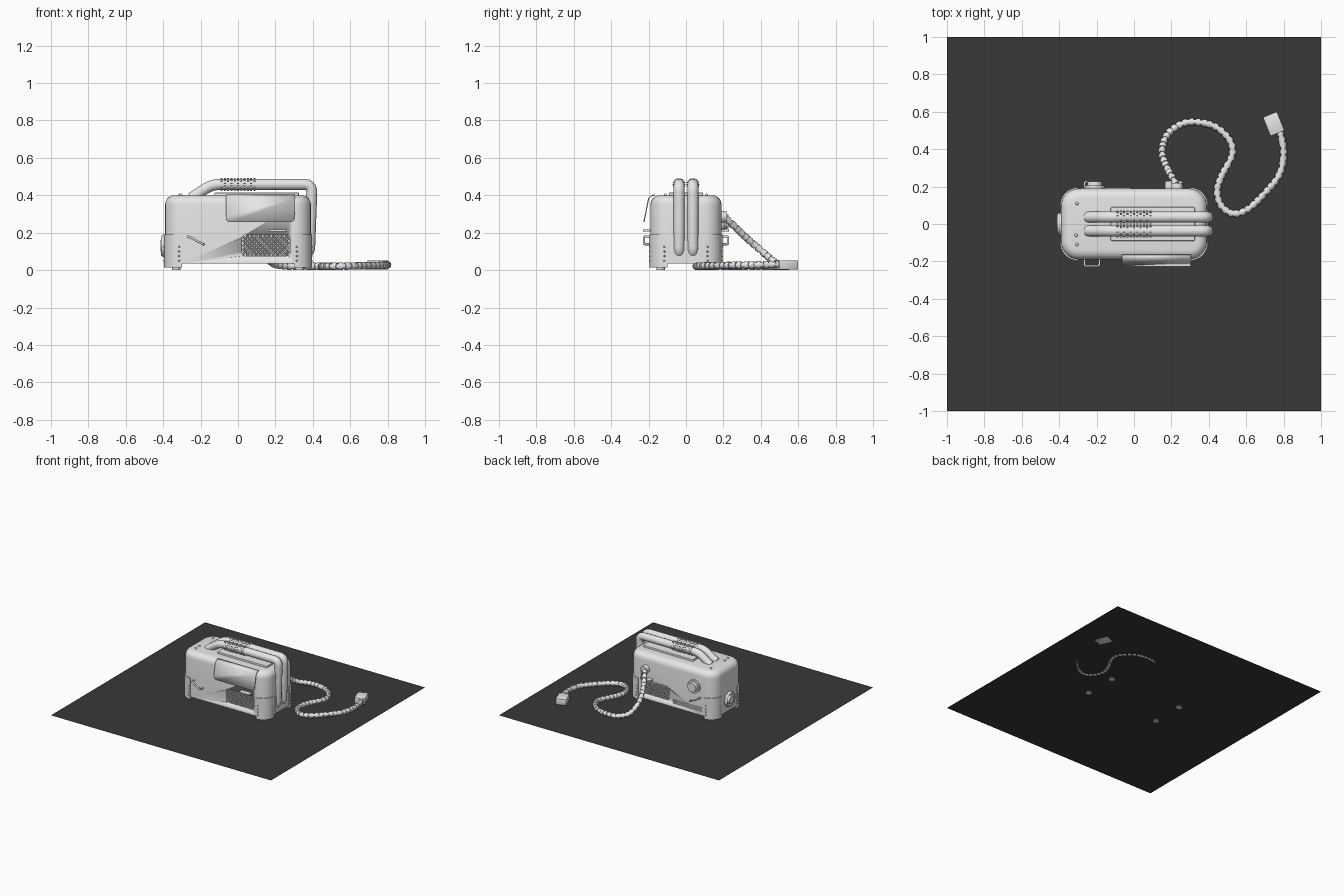
import bpy, bmesh, math
from mathutils import Vector, Matrix

cube = bpy.data.objects.get("Cube")
if cube:
    bpy.data.objects.remove(cube)


def material(name, value):
    m = bpy.data.materials.new(name)
    m.use_nodes = True
    m.diffuse_color = (value, value, value, 1)
    m.node_tree.nodes["Principled BSDF"].inputs["Base Color"].default_value = (value, value, value, 1)
    return m


GREY = material("light grey", 0.8)
DARK = material("dark floor", 0.04)


def finish(name, bm, mat=GREY, mirror=None):
    mesh = bpy.data.meshes.new(name)
    bmesh.ops.recalc_face_normals(bm, faces=bm.faces)
    bm.to_mesh(mesh)
    bm.free()
    mesh.materials.append(mat)
    ob = bpy.data.objects.new(name, mesh)
    bpy.context.collection.objects.link(ob)
    bpy.ops.object.select_all(action='DESELECT')
    ob.select_set(True)
    bpy.context.view_layer.objects.active = ob
    bpy.ops.object.shade_smooth_by_angle(angle=math.radians(40))
    if mirror:
        mod = ob.modifiers.new("Mirror", 'MIRROR')
        mod.use_axis = mirror
    return ob


BOTH_SIDES = (False, True, False)
FOUR_CORNERS = (True, True, False)


def add_box(bm, lo, hi, rot=None):
    lo, hi = Vector(lo), Vector(hi)
    m = Matrix.Translation((lo + hi) / 2) @ (rot or Matrix()) @ Matrix.Diagonal((*(hi - lo), 1))
    return bmesh.ops.create_cube(bm, size=1, matrix=m)["verts"]


def rounded_box(name, lo, hi, axis=2, r=0.02, soft=0.0, mirror=None):
    """Box with edges along one axis rounded, and the far cap edge softened."""
    bm = bmesh.new()
    add_box(bm, lo, hi)
    along = [e for e in bm.edges if abs((e.verts[0].co - e.verts[1].co).normalized()[axis]) > 0.9]
    bmesh.ops.bevel(bm, geom=along, offset=r, segments=7, profile=0.5, affect='EDGES')
    if soft:
        cap = [e for e in bm.edges if all(abs(v.co[axis] - hi[axis]) < 1e-5 for v in e.verts)]
        bmesh.ops.bevel(bm, geom=cap, offset=soft, segments=5, profile=0.5, affect='EDGES')
    return finish(name, bm, mirror=mirror)


def add_cylinder(bm, centre, direction, radius, depth, segs=24, top=None):
    m = Matrix.Translation(centre) @ Vector(direction).to_track_quat('Z', 'Y').to_matrix().to_4x4()
    bmesh.ops.create_cone(bm, cap_ends=True, segments=segs, radius1=radius,
                          radius2=top or radius, depth=depth, matrix=m)


def tube(name, points, radius):
    cu = bpy.data.curves.new(name, 'CURVE')
    cu.dimensions = '3D'
    cu.bevel_depth, cu.bevel_resolution, cu.use_fill_caps = radius, 5, True
    sp = cu.splines.new('POLY')
    sp.points.add(len(points) - 1)
    for p, co in zip(sp.points, points):
        p.co = (*co, 1)
    sp.use_smooth = True
    cu.materials.append(GREY)
    ob = bpy.data.objects.new(name, cu)
    bpy.context.collection.objects.link(ob)


def fillet(points, r, steps=8):
    pts = [Vector(p) for p in points]
    out = [pts[0]]
    for a, b, c in zip(pts, pts[1:], pts[2:]):
        p, q = b + (a - b).normalized() * r, b + (c - b).normalized() * r
        for i in range(steps + 1):
            t = i / steps
            out.append(p * (1 - t) ** 2 + b * 2 * t * (1 - t) + q * t * t)
    return out + [pts[-1]]


# Floor sheet
bm = bmesh.new()
bmesh.ops.create_grid(bm, x_segments=1, y_segments=1, size=1, matrix=Matrix.Translation((0, 0, 0.005)))
finish("floor_sheet", bm, DARK)

# Body shell with recesses for the speaker grilles
body = rounded_box("body", (-0.39, -0.19, 0.035), (0.39, 0.19, 0.4), r=0.095, soft=0.05)
cutter = rounded_box("grille_cutter", (0.02, 0.175, 0.075), (0.278, 0.25, 0.19), axis=1, r=0.025, mirror=BOTH_SIDES)
cutter.hide_render = True
cutter.hide_viewport = True
cut = body.modifiers.new("Recess", 'BOOLEAN')
cut.object, cut.operation, cut.solver = cutter, 'DIFFERENCE', 'EXACT'

# Grille lattices
bm = bmesh.new()
for slope in (-1, 1):
    for i in range(20):
        x, z0, z1 = -0.07 + i * 0.023, 0.08, 0.185
        start = Vector((x, 0.185, z0 if slope > 0 else z1))
        shift = Vector((z1 - z0, 0, slope * (z1 - z0)))
        t0, t1 = max(0, (0.027 - x) / shift.x), min(1, (0.271 - x) / shift.x)
        if t1 - t0 > 0.1:
            a, b = start + shift * t0, start + shift * t1
            add_cylinder(bm, (a + b) / 2, b - a, 0.004, (b - a).length, 6)
finish("speaker_grille", bm, mirror=BOTH_SIDES)

# Hoods above the grilles
rounded_box("grille_hood", (0.165, 0.18, 0.207), (0.26, 0.23, 0.217), r=0.01, mirror=BOTH_SIDES)

# Corner guards, feet and rivets
bm = bmesh.new()
outline = [(0.3, 0.1)]
for i in range(9):
    a = math.pi / 2 * i / 8
    outline.append((0.3 + 0.095 * math.cos(a), 0.1 + 0.095 * math.sin(a)))
face = bm.faces.new([bm.verts.new((x, y, 0.015)) for x, y in outline])
ext = bmesh.ops.extrude_face_region(bm, geom=[face])
bmesh.ops.translate(bm, vec=(0, 0, 0.175), verts=[v for v in ext["geom"] if isinstance(v, bmesh.types.BMVert)])
finish("corner_guard", bm, mirror=FOUR_CORNERS)
bm = bmesh.new()
add_cylinder(bm, (0.33, 0.135, 0.012), (0, 0, 1), 0.022, 0.024)
finish("foot", bm, mirror=FOUR_CORNERS)
bm = bmesh.new()
for z in (0.05, 0.075, 0.1, 0.125):
    for p in ((0.315, 0.194, z), (0.393, 0.115, z)):
        bmesh.ops.create_uvsphere(bm, u_segments=8, v_segments=6, radius=0.005, matrix=Matrix.Translation(p))
finish("guard_rivets", bm, mirror=FOUR_CORNERS)

# Top plate, end plate and small top buttons
rounded_box("top_plate", (-0.125, -0.09, 0.39), (0.325, 0.09, 0.415), r=0.008, soft=0.004)
rounded_box("end_plate", (0.38, -0.075, 0.04), (0.395, 0.075, 0.19), axis=0, r=0.015)
bm = bmesh.new()
for x, y, z in ((-0.305, 0.11, 0.4), (-0.305, -0.11, 0.4), (-0.31, -0.06, 0.4), (-0.375, -0.1, 0.36), (-0.38, 0.04, 0.36)):
    bmesh.ops.create_uvsphere(bm, u_segments=10, v_segments=8, radius=0.009, matrix=Matrix.Translation((x, y, z)))
finish("small_buttons", bm)

# Twin carrying tubes with studded grips
bm = bmesh.new()
for side, y in (("left", 0.037), ("right", -0.037)):
    path = [(-0.25, y, 0.385), (-0.14, y, 0.458), (0.396, y, 0.458), (0.382, y, 0.083), (0.3, y, 0.083)]
    tube("handle_tube_" + side, fillet(path, 0.045), 0.03)
    for i in range(11):
        for j in range(10):
            a = math.tau * (j + i % 2 / 2) / 10
            p = Vector((-0.088 + i * 0.0176, y + 0.03 * math.cos(a), 0.458 + 0.03 * math.sin(a)))
            add_box(bm, p - Vector((0.005, 0.003, 0.005)), p + Vector((0.005, 0.003, 0.005)),
                    Matrix.Rotation(a - math.pi / 2, 4, 'X'))
finish("grip_studs", bm)

# Front flap hanging over the top edge
bm = bmesh.new()
profile = [(-0.165, 0.402), (-0.185, 0.397), (-0.2, 0.383), (-0.225, 0.257)]
rows = [[bm.verts.new((x, y, z)) for y, z in profile] for x in (-0.065, 0.305)]
for i in range(len(profile) - 1):
    bm.faces.new((rows[0][i], rows[0][i + 1], rows[1][i + 1], rows[1][i]))
bmesh.ops.bevel(bm, geom=[rows[0][-1], rows[1][-1]], offset=0.025, segments=6, profile=0.5, affect='VERTICES')
flap = finish("front_flap", bm)
thick = flap.modifiers.new("Thickness", 'SOLIDIFY')
thick.thickness, thick.offset = 0.006, 0

# Slanted side pulls
for side, s in (("front", -1), ("back", 1)):
    pull = [(-0.265, s * 0.18, 0.18), (-0.265, s * 0.225, 0.18), (-0.185, s * 0.225, 0.138), (-0.185, s * 0.18, 0.138)]
    tube(side + "_pull", fillet(pull, 0.012), 0.006)

# Back dial and lower vent
bm = bmesh.new()
add_cylinder(bm, (-0.21, 0.195, 0.26), (0, 1, 0), 0.054, 0.02, 32)
add_cylinder(bm, (-0.21, 0.21, 0.26), (0, 1, 0), 0.042, 0.034, 32, 0.038)
finish("back_dial", bm)
bm = bmesh.new()
for i in range(3):
    add_box(bm, (-0.28, 0.18, 0.065 + i * 0.014), (-0.02, 0.195, 0.072 + i * 0.014))
finish("back_vent", bm)

# Round end cap with raised rim and hub
bm = bmesh.new()
add_cylinder(bm, (-0.39, 0, 0.13), (-1, 0, 0), 0.06, 0.02, 32)
bmesh.ops.create_cone(bm, segments=32, radius1=0.06, radius2=0.052, depth=0.014,
                      matrix=Matrix.Translation((-0.405, 0, 0.13)) @ Matrix.Rotation(-math.pi / 2, 4, 'Y'))
add_cylinder(bm, (-0.4, 0, 0.13), (-1, 0, 0), 0.036, 0.03, 32, 0.03)
finish("end_cap", bm)

# Power cord: core, ribs, socket and plug
knots = [Vector(p) for p in (
    (0.23, 0.19, 0.285), (0.22, 0.22, 0.27), (0.17, 0.315, 0.18), (0.15, 0.395, 0.11), (0.18, 0.48, 0.04),
    (0.255, 0.535, 0.022), (0.335, 0.545, 0.021), (0.435, 0.52, 0.02), (0.51, 0.45, 0.02), (0.525, 0.37, 0.02),
    (0.47, 0.26, 0.02), (0.445, 0.18, 0.02), (0.465, 0.1, 0.02), (0.53, 0.055, 0.02), (0.61, 0.08, 0.022),
    (0.7, 0.165, 0.024), (0.775, 0.26, 0.026), (0.8, 0.37, 0.028), (0.785, 0.475, 0.03), (0.76, 0.53, 0.03))]
cord = []
ends = [knots[0]] + knots + [knots[-1]]
for a, b, c, d in zip(ends, ends[1:], ends[2:], ends[3:]):
    for i in range(12):
        t = i / 12
        cord.append((b * 2 + (c - a) * t + (a * 2 - b * 5 + c * 4 - d) * t * t
                     + (b * 3 - a - c * 3 + d) * t ** 3) / 2)
tube("cord_core", cord, 0.014)
bm = bmesh.new()
run = 0
for p, q in zip(cord, cord[1:]):
    run += (q - p).length
    if run > 0.034:
        run -= 0.034
        add_cylinder(bm, q, q - p, 0.0195, 0.025, 12)
finish("cord_ribs", bm)
bm = bmesh.new()
add_cylinder(bm, (0.23, 0.2, 0.285), (0, 1, 0), 0.034, 0.04, 24, 0.028)
finish("cord_socket", bm)
bm = bmesh.new()
add_box(bm, (0.706, 0.48, 0.003), (0.788, 0.59, 0.052), Matrix.Rotation(math.radians(22), 4, 'Z'))
bmesh.ops.bevel(bm, geom=bm.edges[:], offset=0.005, segments=2, profile=0.5, affect='EDGES')
finish("plug", bm)
